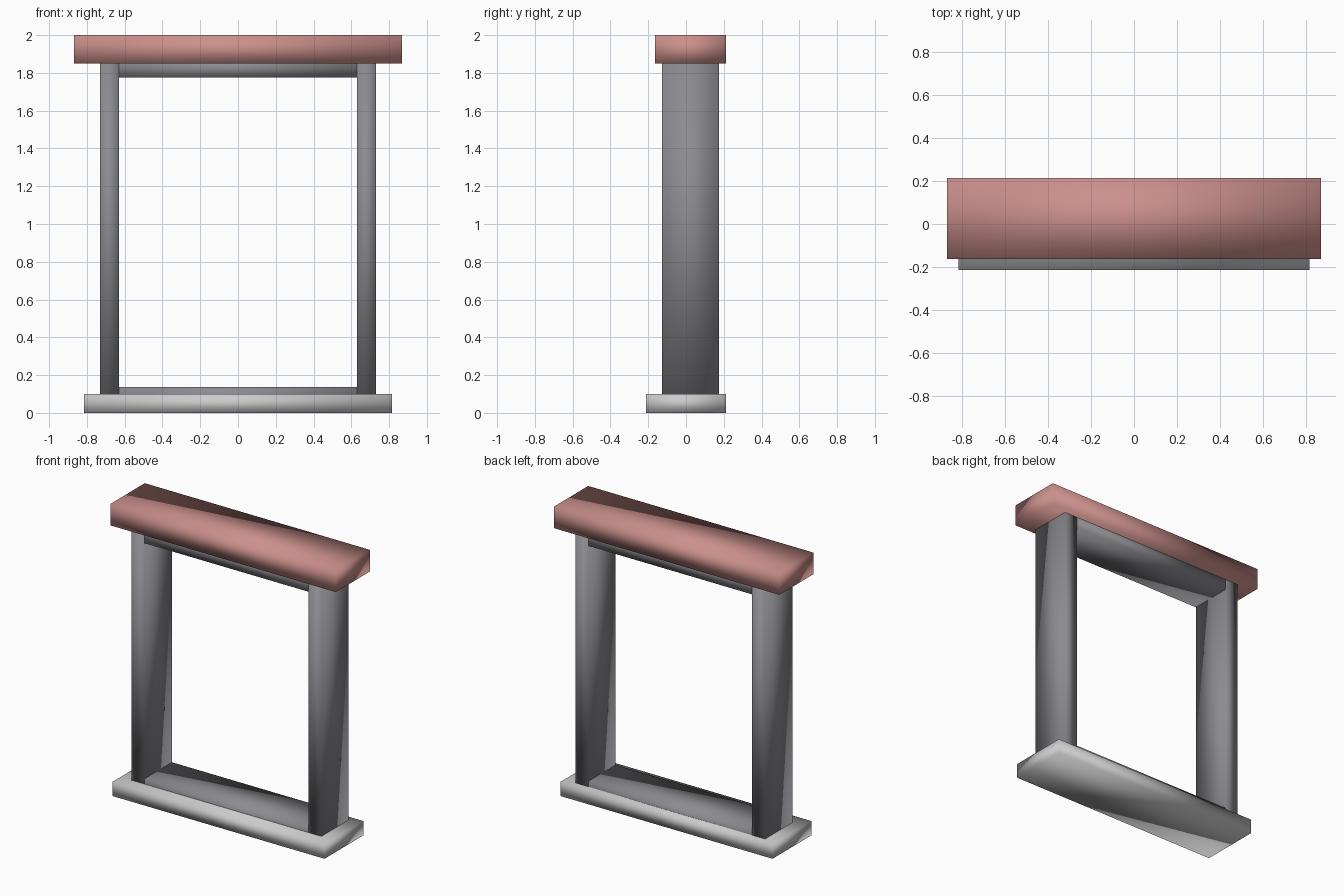
import bpy

if "Cube" in bpy.data.objects:
    bpy.data.objects.remove(bpy.data.objects["Cube"])


def material(name, rgb):
    mat = bpy.data.materials.new(name)
    mat.diffuse_color = (*rgb, 1.0)
    mat.use_nodes = True
    mat.node_tree.nodes["Principled BSDF"].inputs["Base Color"].default_value = mat.diffuse_color
    return mat


def box(name, x, y, z, mat=None):
    """Softly shaded box spanning the given (min, max) ranges."""
    bpy.ops.mesh.primitive_cube_add(
        size=1, location=[(a + b) / 2 for a, b in (x, y, z)])
    ob = bpy.context.object
    ob.name = name
    ob.scale = [b - a for a, b in (x, y, z)]
    bpy.ops.object.transform_apply(location=False, rotation=False, scale=True)
    bpy.ops.object.shade_smooth()
    if mat:
        ob.data.materials.append(mat)
    return ob


red = material("brick_red", (0.60, 0.28, 0.26))
dark = material("dark_frame", (0.26, 0.26, 0.28))

OUTER, INNER = 0.73, 0.63        # frame half widths
DEPTH = (-0.126, 0.174)          # frame front and back

# Sill and lintel
box("sill", (-0.815, 0.815), (-0.213, 0.213), (0, 0.10))
box("lintel", (-0.867, 0.867), (-0.163, 0.213), (1.85, 2.0), red)

# Side posts, slightly set into the sill and lintel
box("left_post", (-OUTER, -INNER), DEPTH, (0.04, 1.87), dark)
box("right_post", (INNER, OUTER), DEPTH, (0.04, 1.87), dark)

# Rails between the posts
box("bottom_rail", (-INNER, INNER), DEPTH, (0.04, 0.137), dark)
box("top_rail", (-INNER, INNER), DEPTH, (1.775, 1.87), dark)
